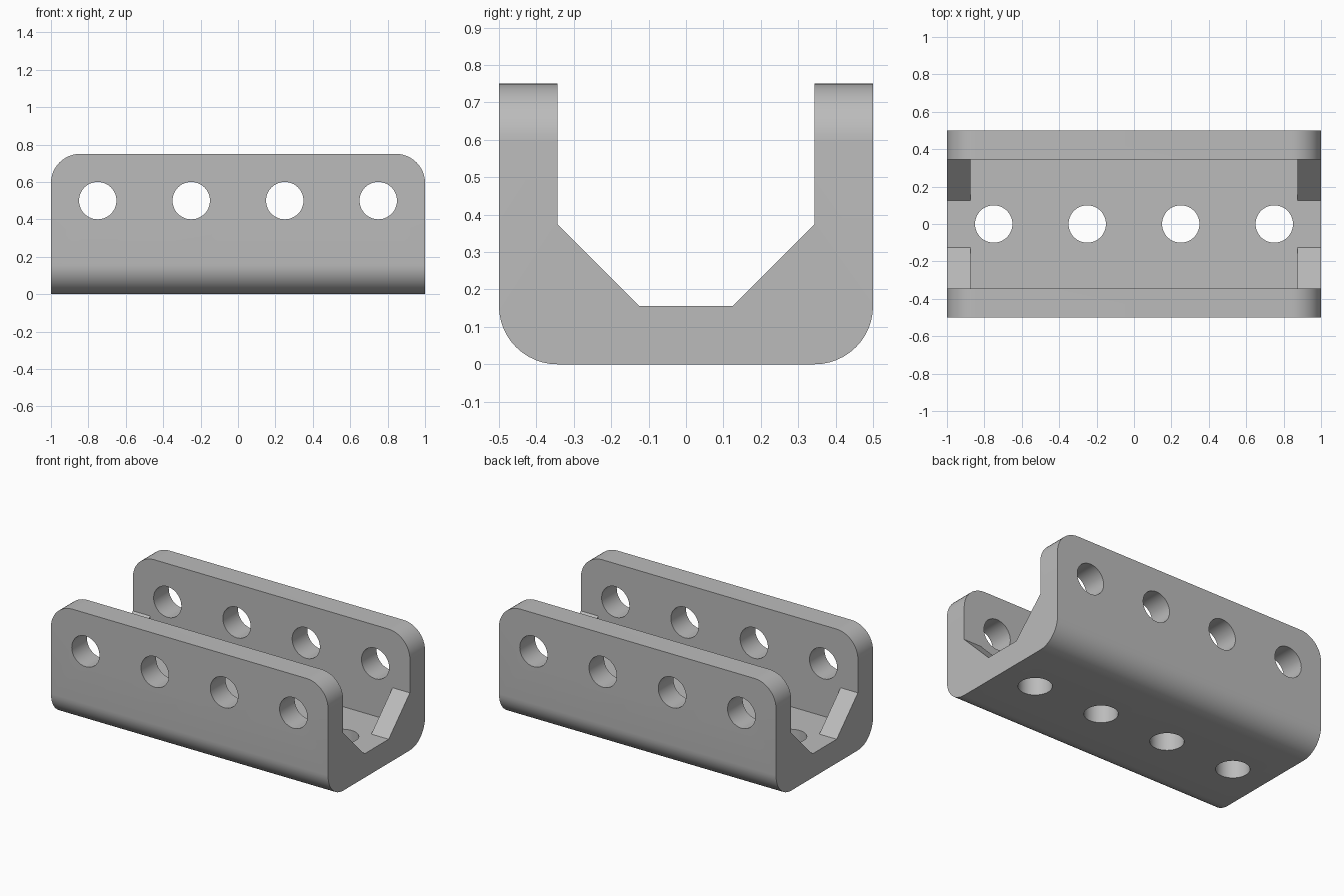
import bpy, bmesh, math
from mathutils import Matrix, Vector

default = bpy.data.objects.get("Cube")
if default:
    bpy.data.objects.remove(default, do_unlink=True)

WALL, HEIGHT, RADIUS = 0.156, 0.75, 0.156
INNER = 0.5 - WALL
HOLE_X = (-0.75, -0.25, 0.25, 0.75)

grey = bpy.data.materials.new("plain grey")
grey.use_nodes = True
grey.diffuse_color = (0.5, 0.5, 0.5, 1)
grey.node_tree.nodes["Principled BSDF"].inputs["Base Color"].default_value = (0.5, 0.5, 0.5, 1)


def make_object(name, bm):
    bmesh.ops.recalc_face_normals(bm, faces=bm.faces)
    mesh = bpy.data.meshes.new(name)
    bm.to_mesh(mesh)
    bm.free()
    mesh.materials.append(grey)
    obj = bpy.data.objects.new(name, mesh)
    bpy.context.collection.objects.link(obj)
    return obj


def prism(profile, half_length):
    """Extrude a (y, z) profile along x, centred on the origin."""
    bm = bmesh.new()
    face = bm.faces.new([bm.verts.new((-half_length, y, z)) for y, z in profile])
    extruded = bmesh.ops.extrude_face_region(bm, geom=[face])["geom"]
    verts = [v for v in extruded if isinstance(v, bmesh.types.BMVert)]
    bmesh.ops.translate(bm, vec=(2 * half_length, 0, 0), verts=verts)
    return bm


def cut(target, cutter):
    cutter.hide_render = True
    mod = target.modifiers.new(cutter.name, "BOOLEAN")
    mod.operation = "DIFFERENCE"
    mod.solver = "EXACT"
    mod.object = cutter
    bpy.context.view_layer.objects.active = target
    bpy.ops.object.modifier_apply(modifier=mod.name)
    bpy.data.objects.remove(cutter, do_unlink=True)


# Outer block: rounded lower long edges and rounded upper end corners
bm = prism([(-0.5, 0), (0.5, 0), (0.5, HEIGHT), (-0.5, HEIGHT)], 1)


def is_rounded(edge):
    a, b = (v.co for v in edge.verts)
    along = b - a
    low, high = max(a.z, b.z) < 0.01, min(a.z, b.z) > HEIGHT - 0.01
    return (low and abs(along.x) > 1) or (high and abs(along.y) > 0.5)


bmesh.ops.bevel(bm, geom=[e for e in bm.edges if is_rounded(e)], offset=RADIUS,
                offset_type="OFFSET", segments=12, profile=0.5, affect="EDGES")
channel = make_object("bracket_channel", bm)

# Full-length opening whose sloped sides leave the corner gussets
gusset_top = WALL + INNER - 0.125
cut(channel, make_object("opening_cutter", prism(
    [(-0.125, WALL), (0.125, WALL), (INNER, gusset_top), (INNER, 1),
     (-INNER, 1), (-INNER, gusset_top)], 1.2)))

# Square pocket between the end gussets
cut(channel, make_object("pocket_cutter", prism(
    [(-INNER, WALL), (INNER, WALL), (INNER, 1), (-INNER, 1)], 0.875)))


# Rows of bolt holes through the side walls and the floor
def hole_row(name, z, turn):
    bm = bmesh.new()
    for x in HOLE_X:
        bmesh.ops.create_cone(bm, cap_ends=True, segments=48, radius1=0.1, radius2=0.1, depth=1.3 if turn else 0.6,
                              matrix=Matrix.Translation(Vector((x, 0, z))) @ Matrix.Rotation(turn, 4, "X"))
    return make_object(name, bm)


cut(channel, hole_row("side_hole_cutter", 0.5, math.pi / 2))
cut(channel, hole_row("floor_hole_cutter", 0, 0))

# Smooth rounded surfaces, crisp edges
bpy.ops.object.select_all(action="DESELECT")
channel.select_set(True)
bpy.context.view_layer.objects.active = channel
bpy.ops.object.shade_smooth_by_angle(angle=math.radians(30))
